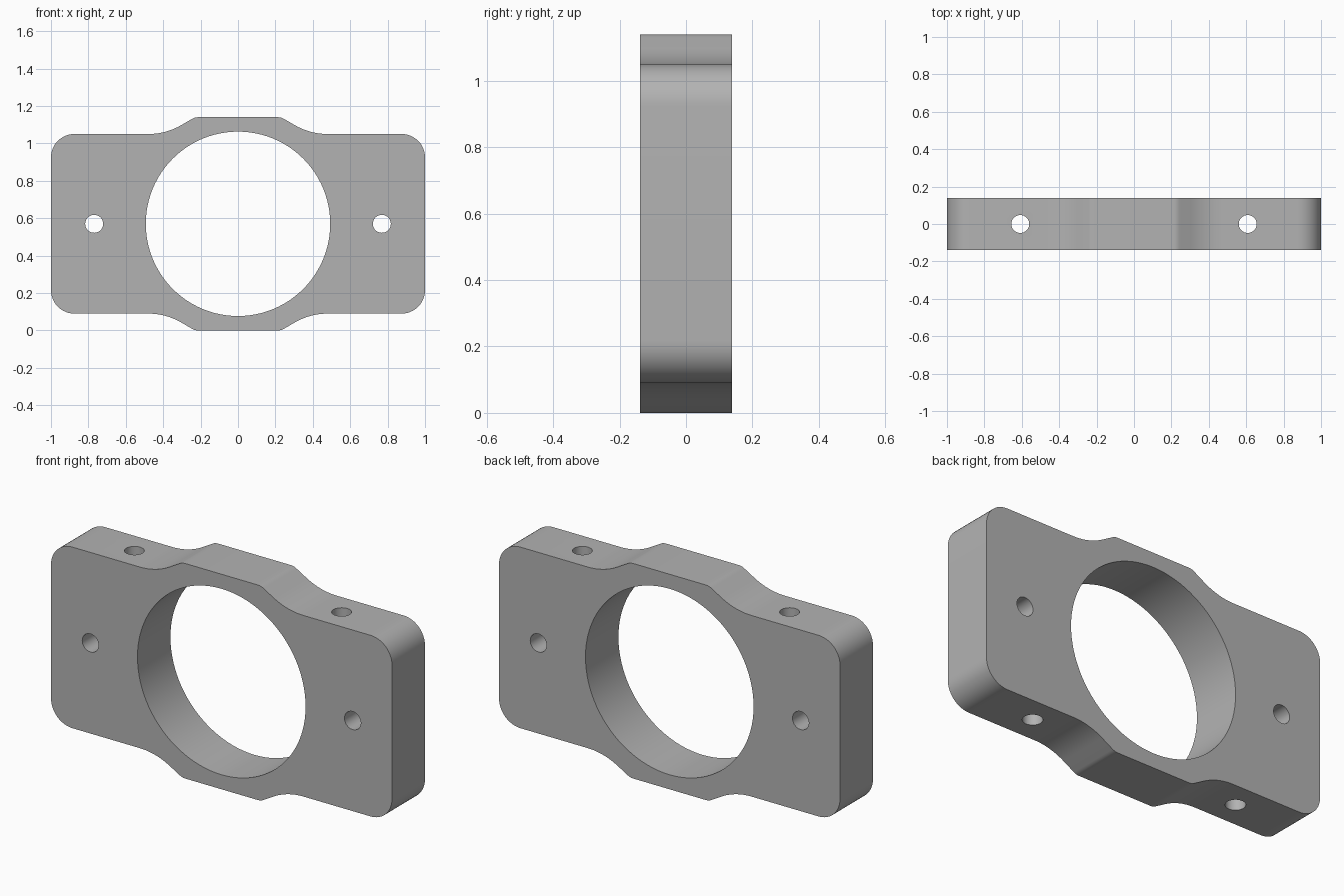
import bpy, bmesh, math
from mathutils import Matrix, Vector

cube = bpy.data.objects.get("Cube")
if cube:
    bpy.data.objects.remove(cube, do_unlink=True)

MID = 0.57           # height of the plate's centre line
HALF_DEPTH = 0.138

metal = bpy.data.materials.new("plain grey")
grey = (0.45, 0.45, 0.45, 1)
metal.diffuse_color = grey
metal.use_nodes = True
metal.node_tree.nodes["Principled BSDF"].inputs["Base Color"].default_value = grey


def fillet(before, corner, after, radius, steps):
    """Points of an arc that rounds a corner between two straight edges."""
    p, a, b = Vector(corner), Vector(before), Vector(after)
    u, v = (a - p).normalized(), (b - p).normalized()
    half = u.angle(v) / 2
    centre = p + (u + v).normalized() * radius / math.sin(half)
    start = p + u * radius / math.tan(half) - centre
    end = p + v * radius / math.tan(half) - centre
    sweep = math.pi - 2 * half
    return [centre + (start * math.sin(sweep * (1 - i / steps))
                      + end * math.sin(sweep * i / steps)) / math.sin(sweep)
            for i in range(steps + 1)]


# Upper right quarter of the outline: rounded corner, concave blend, raised shoulder
path = [(1, 0), (1, 0.48), (0.386, 0.48), (0.23, MID), (0, MID)]
quarter = []
for i, (radius, steps) in enumerate([(0.125, 12), (0.35, 10), (0.06, 4)], 1):
    quarter += fillet(path[i - 1], path[i], path[i + 1], radius, steps)
upper = quarter + [Vector((-p.x, p.y)) for p in reversed(quarter)]
outline = upper + [Vector((p.x, -p.y)) for p in reversed(upper)]

# Plate: extrude the outline through its depth
bm = bmesh.new()
face = bm.faces.new([bm.verts.new((p.x, -HALF_DEPTH, p.y + MID)) for p in outline])
side = bmesh.ops.extrude_face_region(bm, geom=[face])["geom"]
bmesh.ops.translate(bm, vec=(0, 2 * HALF_DEPTH, 0),
                    verts=[g for g in side if isinstance(g, bmesh.types.BMVert)])
bmesh.ops.recalc_face_normals(bm, faces=bm.faces)
mesh = bpy.data.meshes.new("bracket_plate")
bm.to_mesh(mesh)
bm.free()
mesh.materials.append(metal)
plate = bpy.data.objects.new("bracket_plate", mesh)
bpy.context.collection.objects.link(plate)

# Cutter: large bore, two cross holes and two vertical bolt holes
bm = bmesh.new()


def add_bore(x, radius, sides, vertical=False):
    turn = Matrix() if vertical else Matrix.Rotation(math.pi / 2, 4, "X")
    bmesh.ops.create_cone(bm, cap_ends=True, segments=sides, radius1=radius,
                          radius2=radius, depth=2 if vertical else 1,
                          matrix=Matrix.Translation((x, 0, MID)) @ turn)


add_bore(0, 0.493, 96)
for s in (-1, 1):
    add_bore(s * 0.769, 0.048, 32)
    add_bore(s * 0.608, 0.048, 32, vertical=True)
cut_mesh = bpy.data.meshes.new("hole_cutter")
bm.to_mesh(cut_mesh)
bm.free()
cut_mesh.materials.append(metal)
cutter = bpy.data.objects.new("hole_cutter", cut_mesh)
bpy.context.collection.objects.link(cutter)

# Apply the cut, then drop the cutter
bpy.ops.object.select_all(action="DESELECT")
plate.select_set(True)
bpy.context.view_layer.objects.active = plate
cut = plate.modifiers.new("holes", "BOOLEAN")
cut.operation = "DIFFERENCE"
cut.solver = "EXACT"
cut.object = cutter
bpy.ops.object.modifier_apply(modifier=cut.name)
bpy.data.objects.remove(cutter, do_unlink=True)

bpy.ops.object.shade_smooth_by_angle(angle=math.radians(32))
